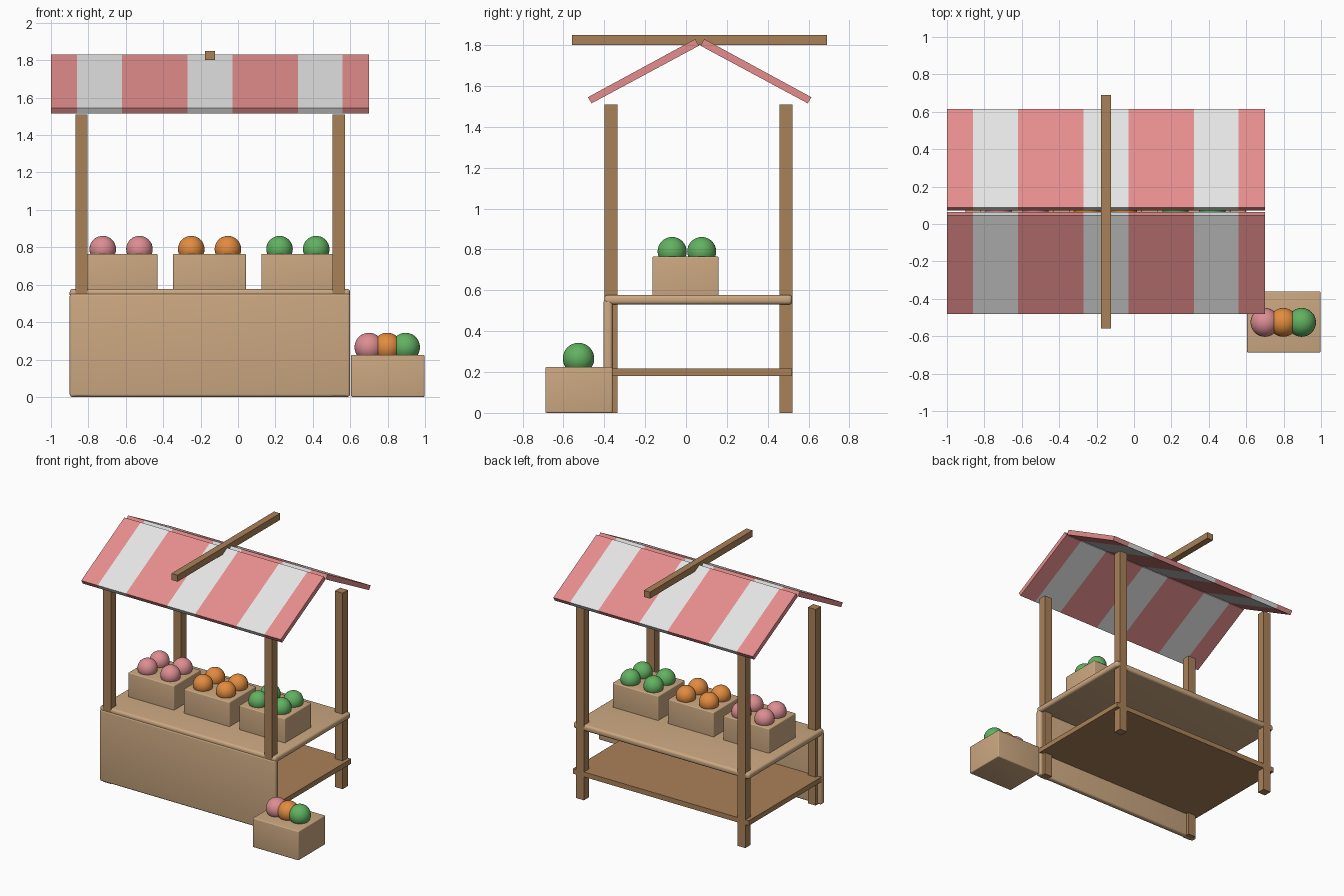
import bpy, bmesh
from mathutils import Vector

cube = bpy.data.objects.get("Cube")
if cube:
    bpy.data.objects.remove(cube, do_unlink=True)


def material(name, rgb):
    m = bpy.data.materials.new(name)
    m.use_nodes = True
    m.diffuse_color = (*rgb, 1)
    m.node_tree.nodes["Principled BSDF"].inputs["Base Color"].default_value = (*rgb, 1)
    return m


light_wood = material("light_wood", (0.60, 0.39, 0.22))
dark_wood = material("dark_wood", (0.40, 0.22, 0.10))
canvas_red = material("canvas_red", (0.78, 0.27, 0.265))
canvas_white = material("canvas_white", (0.78, 0.78, 0.78))
fruit = {
    "pink": material("fruit_pink", (0.72, 0.27, 0.29)),
    "orange": material("fruit_orange", (0.76, 0.26, 0.05)),
    "green": material("fruit_green", (0.12, 0.44, 0.12)),
}


def add_object(name, bm, *mats):
    bmesh.ops.recalc_face_normals(bm, faces=bm.faces)
    mesh = bpy.data.meshes.new(name)
    bm.to_mesh(mesh)
    bm.free()
    for m in mats:
        mesh.materials.append(m)
    ob = bpy.data.objects.new(name, mesh)
    bpy.context.collection.objects.link(ob)
    return ob


def box(name, low, high, mat, bevel=0.0):
    """Box between two corners; bevelled boxes get soft rounded edges."""
    low, high = Vector(low), Vector(high)
    bm = bmesh.new()
    bmesh.ops.create_cube(bm, size=1)
    bmesh.ops.scale(bm, vec=high - low, verts=bm.verts)
    bmesh.ops.translate(bm, vec=(low + high) / 2, verts=bm.verts)
    if bevel:
        bmesh.ops.bevel(bm, geom=bm.edges[:], offset=bevel, segments=4,
                        profile=0.5, affect='EDGES')
        for f in bm.faces:
            f.smooth = True
    return add_object(name, bm, mat)


def ball(name, centre, radius, mat):
    bm = bmesh.new()
    bmesh.ops.create_uvsphere(bm, u_segments=32, v_segments=16, radius=radius)
    bmesh.ops.translate(bm, vec=centre, verts=bm.verts)
    for f in bm.faces:
        f.smooth = True
    return add_object(name, bm, mat)


# Four corner posts
for side, x in (("right", -0.87), ("left", 0.505)):
    for end, y in (("front", -0.40), ("back", 0.457)):
        box(f"{end}_{side}_post", (x, y, 0), (x + 0.066, y + 0.064, 1.51), dark_wood)

# Counter, front panel and lower shelf
box("counter_top", (-0.9, -0.40, 0.53), (0.6, 0.52, 0.578), light_wood, 0.018)
box("front_panel", (-0.9, -0.405, 0), (0.6, -0.36, 0.553), light_wood, 0.015)
box("lower_shelf", (-0.9, -0.365, 0.18), (0.6, 0.52, 0.218), dark_wood)

# Crates on the counter, each with four fruits
for colour, x in (("pink", -0.625), ("orange", -0.152), ("green", 0.32)):
    box(f"{colour}_crate", (x - 0.195, -0.165, 0.54), (x + 0.195, 0.16, 0.765),
        light_wood, 0.007)
    for i, dx in enumerate((-0.098, 0.098)):
        for j, y in enumerate((-0.068, 0.077)):
            ball(f"{colour}_fruit_{i}{j}", (x + dx, y, 0.79), 0.071, fruit[colour])

# Mixed crate on the ground
box("ground_crate", (0.605, -0.688, 0), (0.997, -0.36, 0.225), light_wood, 0.007)
for i, colour in enumerate(fruit):
    ball(f"ground_fruit_{colour}", (0.70 + 0.098 * i, -0.526, 0.266), 0.077, fruit[colour])

# Striped awning: one sloping slab per side, split along x into stripes
STRIPES = (-1, -0.86, -0.62, -0.27, -0.03, 0.32, 0.56, 0.70)
SLAB = ((-0.48, 1.545), (0.045, 1.83), (0.063, 1.797), (-0.462, 1.515))
RIDGE_Y = 0.067


def awning(name, mirror):
    bm = bmesh.new()
    rings = [[bm.verts.new((x, 2 * RIDGE_Y - y if mirror else y, z)) for y, z in SLAB]
             for x in STRIPES]
    bm.faces.new(rings[0])
    bm.faces.new(rings[-1])
    for s, (a, b) in enumerate(zip(rings, rings[1:])):
        for k in range(4):
            n = (k + 1) % 4
            bm.faces.new((a[k], a[n], b[n], b[k])).material_index = s % 2
    add_object(name, bm, canvas_red, canvas_white)


awning("front_awning", False)
awning("back_awning", True)

# Cross beam on top
box("roof_beam", (-0.176, -0.558, 1.80), (-0.124, 0.69, 1.85), dark_wood)
